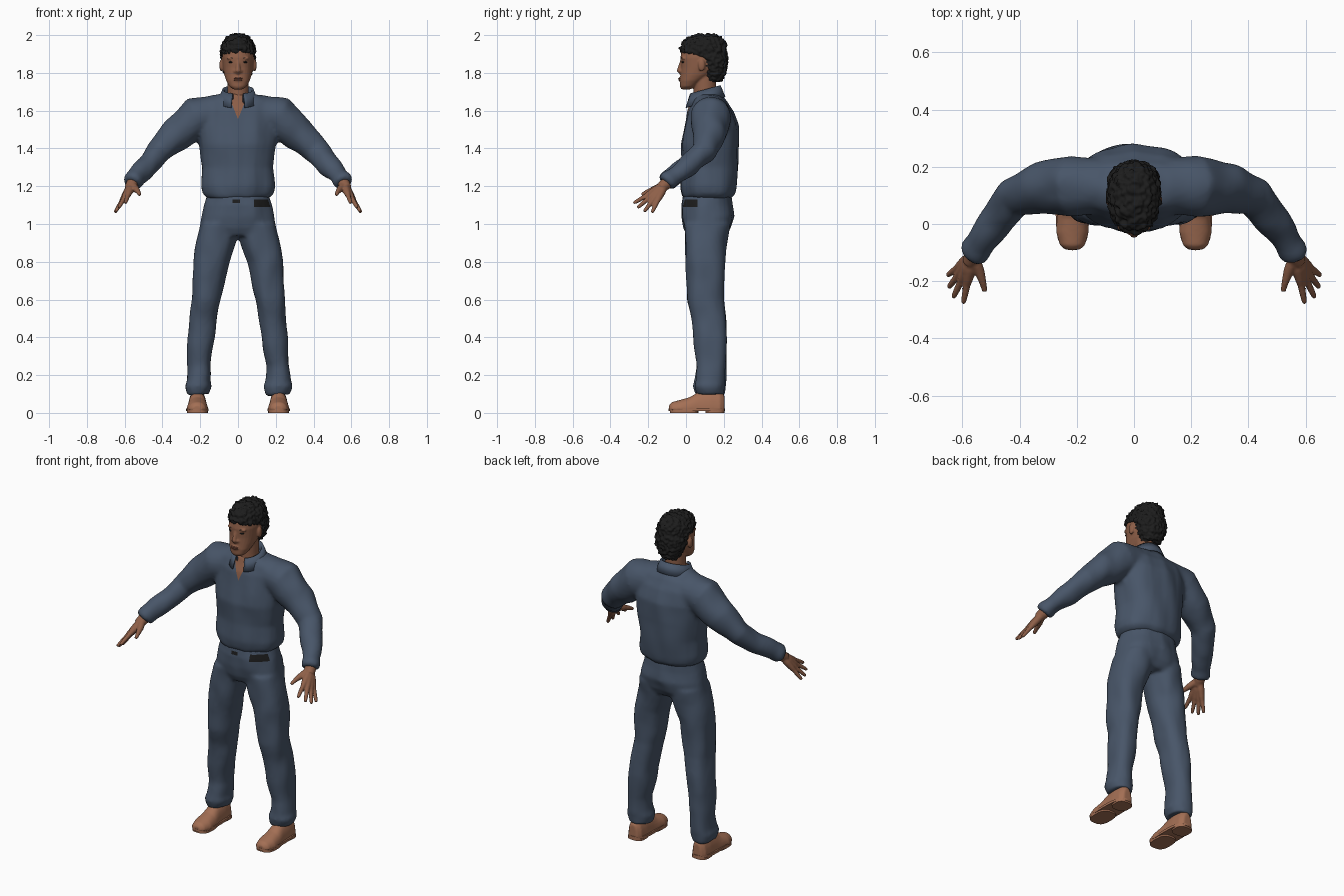
import bpy, bmesh, math
from mathutils import Vector, noise

cube = bpy.data.objects.get("Cube")
if cube:
    bpy.data.objects.remove(cube)


def material(name, rgb):
    m = bpy.data.materials.new(name)
    m.use_nodes = True
    m.diffuse_color = (*rgb, 1)
    m.node_tree.nodes["Principled BSDF"].inputs["Base Color"].default_value = (*rgb, 1)
    return m


CLOTH = material("blue cloth", (0.065, 0.092, 0.14))
SKIN = material("brown skin", (0.27, 0.115, 0.065))
LIP = material("lip", (0.2, 0.075, 0.05))
LEATHER = material("tan leather", (0.37, 0.16, 0.09))
BLACK = material("black hair", (0.012, 0.012, 0.012))


def power(t, p):
    return math.copysign(abs(t) ** p, t)


def loft(bm, rings, n=28, p=0.9, floor=None):
    """Closed skin over rings given as (centre, u axis, v axis)."""
    loops = []
    for c, u, v in rings:
        loop = []
        for i in range(n):
            a = math.tau * i / n
            co = c + u * power(math.cos(a), p) + v * power(math.sin(a), p)
            if floor is not None:
                co.z = max(co.z, floor)
            loop.append(bm.verts.new(co))
        loops.append(loop)
    for a, b in zip(loops, loops[1:]):
        for i in range(n):
            j = (i + 1) % n
            bm.faces.new((a[i], a[j], b[j], b[i]))
    bm.faces.new(loops[0][::-1])
    bm.faces.new(loops[-1])


def level(bm, rows, p=0.9, s=1):
    """Loft of horizontal rings: x, y, z, half width, half depth."""
    loft(bm, [(Vector((s * x, y, z)), Vector((w, 0, 0)), Vector((0, d, 0)))
              for x, y, z, w, d in rows], p=p)


def tube(bm, pts, s=1, n=16):
    """Round limb along points x, y, z, radius."""
    cs = [Vector((s * q[0], q[1], q[2])) for q in pts]
    rings = []
    for i, c in enumerate(cs):
        t = (cs[min(i + 1, len(cs) - 1)] - cs[max(i - 1, 0)]).normalized()
        ref = Vector((0, 1, 0)) if abs(t.y) < 0.9 else Vector((0, 0, 1))
        u = t.cross(ref).normalized()
        rings.append((c, u * pts[i][3], t.cross(u) * pts[i][3]))
    loft(bm, rings, n=n, p=1)


def ball(bm, c, r):
    vs = bmesh.ops.create_uvsphere(bm, u_segments=16, v_segments=10, radius=1)["verts"]
    for v in vs:
        v.co = Vector(c) + Vector((v.co.x * r[0], v.co.y * r[1], v.co.z * r[2]))


def part(name, bm, *mats, voxel=None, smooth=3, folds=None):
    """Turn a bmesh into an object; optionally fuse its shells and add folds."""
    bmesh.ops.recalc_face_normals(bm, faces=bm.faces[:])
    me = bpy.data.meshes.new(name)
    bm.to_mesh(me)
    bm.free()
    ob = bpy.data.objects.new(name, me)
    bpy.context.collection.objects.link(ob)
    if voxel:
        fuse = ob.modifiers.new("fuse", "REMESH")
        fuse.mode, fuse.voxel_size = "VOXEL", voxel
        soft = ob.modifiers.new("soften", "SMOOTH")
        soft.factor, soft.iterations = 0.5, smooth
        bpy.context.view_layer.update()
        dg = bpy.context.evaluated_depsgraph_get()
        baked = bpy.data.meshes.new_from_object(ob.evaluated_get(dg))
        ob.modifiers.clear()
        ob.data = baked
    me = ob.data
    if folds:
        amount, scale = folds
        moves = [v.normal * amount * noise.noise(Vector([a * b for a, b in zip(v.co, scale)]))
                 for v in me.vertices]
        for v, d in zip(me.vertices, moves):
            v.co += d
    me.materials.clear()
    for m in mats:
        me.materials.append(m)
    for f in me.polygons:
        f.use_smooth = True
        f.material_index = 0
    return ob


def paint(ob, cuts, rule):
    """Cut the surface along planes, then give faces that pass the rule slot 1."""
    bm = bmesh.new()
    bm.from_mesh(ob.data)
    for co, no in cuts:
        bmesh.ops.bisect_plane(bm, geom=bm.verts[:] + bm.edges[:] + bm.faces[:],
                               plane_co=co, plane_no=no)
    for f in bm.faces:
        f.material_index = int(rule(f.calc_center_median()))
    bm.to_mesh(ob.data)
    bm.free()


# Shirt: bloused body and two sleeves, with an open neckline
bm = bmesh.new()
level(bm, [(0, .11, 1.135, .165, .125), (0, .12, 1.16, .19, .142), (0, .12, 1.2, .197, .147),
           (0, .125, 1.3, .188, .148), (0, .125, 1.42, .205, .153), (0, .135, 1.52, .22, .142),
           (0, .13, 1.6, .215, .122), (0, .125, 1.65, .19, .095), (0, .11, 1.69, .085, .068)])
for s in (1, -1):
    tube(bm, [(.1, .13, 1.585, .1), (.22, .135, 1.565, .108), (.32, .125, 1.475, .09),
              (.42, .095, 1.385, .067), (.485, .01, 1.305, .06), (.535, -.065, 1.25, .05),
              (.555, -.095, 1.225, .053), (.56, -.105, 1.215, .046)], s, 24)
shirt = part("shirt", bm, CLOTH, SKIN, voxel=.011, smooth=5, folds=(.011, (11, 11, 5)))
V = Vector((0, 0, 1.555))
paint(shirt, [(V, (1, 0, -.4)), (V, (1, 0, .4))],
      lambda c: c.y < .1 and abs(c.x) < .4 * (c.z - V.z))

# Folded collar, lower and open at the front
bm = bmesh.new()
rows = []
for i in range(33):
    a = math.radians(20 + 320 * i / 32)
    f = (1 + math.cos(a)) / 2
    rows.append([bm.verts.new((r * math.sin(a), .1 - r * math.cos(a), z - drop * f))
                 for r, z, drop in ((.072, 1.66, .03), (.075, 1.728, .045),
                                    (.082, 1.732, .045), (.106, 1.672, .058))])
for a, b in zip(rows, rows[1:]):
    for k in range(3):
        bm.faces.new((a[k], b[k], b[k + 1], a[k + 1]))
collar = part("collar", bm, CLOTH)
thick = collar.modifiers.new("thickness", "SOLIDIFY")
thick.thickness, thick.offset = .006, 0

# Trousers with a patch of belt showing under the shirt hem
bm = bmesh.new()
level(bm, [(0, .115, 1.17, .16, .125), (0, .11, 1.1, .178, .135), (0, .115, 1.04, .192, .14),
           (0, .11, .98, .205, .125), (0, .105, .935, .2, .1)])
for s in (1, -1):
    level(bm, [(.1, .11, 1.0, .1, .12), (.111, .105, .92, .106, .112), (.143, .102, .8, .094, .105),
               (.17, .105, .6, .077, .098), (.183, .12, .5, .074, .092), (.195, .13, .4, .071, .087),
               (.21, .135, .25, .062, .077), (.212, .13, .17, .064, .082),
               (.213, .125, .14, .073, .083), (.212, .13, .095, .06, .074)], s=s)
trousers = part("trousers", bm, CLOTH, BLACK, voxel=.011, smooth=4, folds=(.009, (12, 12, 7)))
cuts = [((0, 0, z), (0, 0, 1)) for z in (1.09, 1.11, 1.13)]
cuts += [((x, 0, 0), (1, 0, 0)) for x in (-.03, .01, .085)]
cuts.append(((0, .06, 0), (0, 1, 0)))
paint(trousers, cuts, lambda c: c.y < .06 and 1.09 < c.z < 1.13
      and (c.x > .085 or (-.03 < c.x < .01 and c.z > 1.11)))

# Head with neck, nose, brow and ears
bm = bmesh.new()
level(bm, [(0, 0, 1.713, .025, .024), (0, .01, 1.728, .046, .042), (0, .03, 1.76, .063, .062),
           (0, .055, 1.79, .073, .084), (0, .08, 1.83, .081, .107), (0, .085, 1.88, .085, .115),
           (0, .09, 1.93, .08, .11), (0, .095, 1.97, .06, .08), (0, .095, 1.99, .03, .04)])
level(bm, [(0, .105, 1.6, .065, .065), (0, .1, 1.7, .057, .06), (0, .1, 1.82, .056, .06)], p=1)
tube(bm, [(0, -.02, 1.87, .009), (0, -.03, 1.835, .011), (0, -.036, 1.812, .014),
          (0, -.024, 1.8, .012)])
for s in (1, -1):
    ball(bm, (s * .014, -.026, 1.808), (.01, .011, .009))
    ball(bm, (s * .034, -.012, 1.878), (.028, .013, .008))
    ball(bm, (s * .088, .083, 1.84), (.011, .019, .032))
ball(bm, (0, -.027, 1.767), (.026, .012, .014))
part("head", bm, SKIN, voxel=.005, smooth=3)

# Lips, eyes and eyebrows
bm = bmesh.new()
for z in (1.763, 1.771):
    ball(bm, (0, -.032, z), (.023, .0095, .0045))
part("lips", bm, LIP)
bm = bmesh.new()
for s in (1, -1):
    ball(bm, (s * .036, -.015, 1.857), (.014, .009, .0055))
    tube(bm, [(.017, -.024, 1.874, .003), (.036, -.02, 1.88, .004), (.056, -.008, 1.874, .003)], s)
part("eyes_and_brows", bm, BLACK)

# Short rough hair
bm = bmesh.new()
level(bm, [(0, .15, 1.757, .05, .042), (0, .147, 1.79, .07, .06), (0, .146, 1.83, .085, .072),
           (0, .14, 1.88, .091, .08), (0, .1, 1.9, .092, .118), (0, .09, 1.925, .091, .125),
           (0, .094, 1.96, .081, .115), (0, .1, 1.99, .058, .085), (0, .1, 2.005, .028, .045)])
part("hair", bm, BLACK, voxel=.006, smooth=2, folds=(.013, (65, 65, 65)))

# Hands: wrist, four spread fingers and a thumb
WRIST = Vector((.562, -.11, 1.21))
TIPS = [(.597, -.278, 1.11), (.632, -.258, 1.085), (.648, -.222, 1.065), (.652, -.18, 1.06)]
for s, side in ((1, "left"), (-1, "right")):
    bm = bmesh.new()
    tube(bm, [(.53, -.05, 1.255, .03), (*WRIST, .032), (.575, -.135, 1.19, .027)], s)
    for tip in TIPS:
        d = Vector(tip) - WRIST
        tube(bm, [(*(WRIST + d * t), r) for t, r in
                  ((.02, .02), (.3, .021), (.52, .016), (.62, .0125), (.85, .011), (.97, .009), (1, .005))], s)
    tube(bm, [(.56, -.12, 1.205, .022), (.54, -.165, 1.185, .018), (.528, -.205, 1.17, .0125),
              (.521, -.235, 1.155, .009)], s)
    part(side + "_hand", bm, SKIN, voxel=.005, smooth=2)

# Shoes: rounded upper on a sole with forefoot pad and heel
for s, side in ((1, "left"), (-1, "right")):
    bm = bmesh.new()
    loft(bm, [(Vector((s * .215, y, .015)), Vector((w, 0, 0)), Vector((0, 0, h))) for y, w, h in
              ((-.09, .025, .026), (-.075, .044, .042), (-.03, .057, .054), (.02, .055, .068),
               (.07, .05, .098), (.13, .049, .11), (.18, .045, .1), (.203, .028, .08))],
         floor=.015)
    part(side + "_shoe", bm, LEATHER, voxel=.006, smooth=3)
    bm = bmesh.new()
    for y, d, w, low, high in ((.057, .149, .059, .01, .024), (-.01, .075, .055, 0, .012),
                               (.153, .05, .05, 0, .012)):
        level(bm, [(.215, y, low, w, d), (.215, y, high, w, d)], p=.7, s=s)
    sole = part(side + "_sole", bm, LEATHER)
    for f in sole.data.polygons:
        f.use_smooth = abs(f.normal.z) < .5
